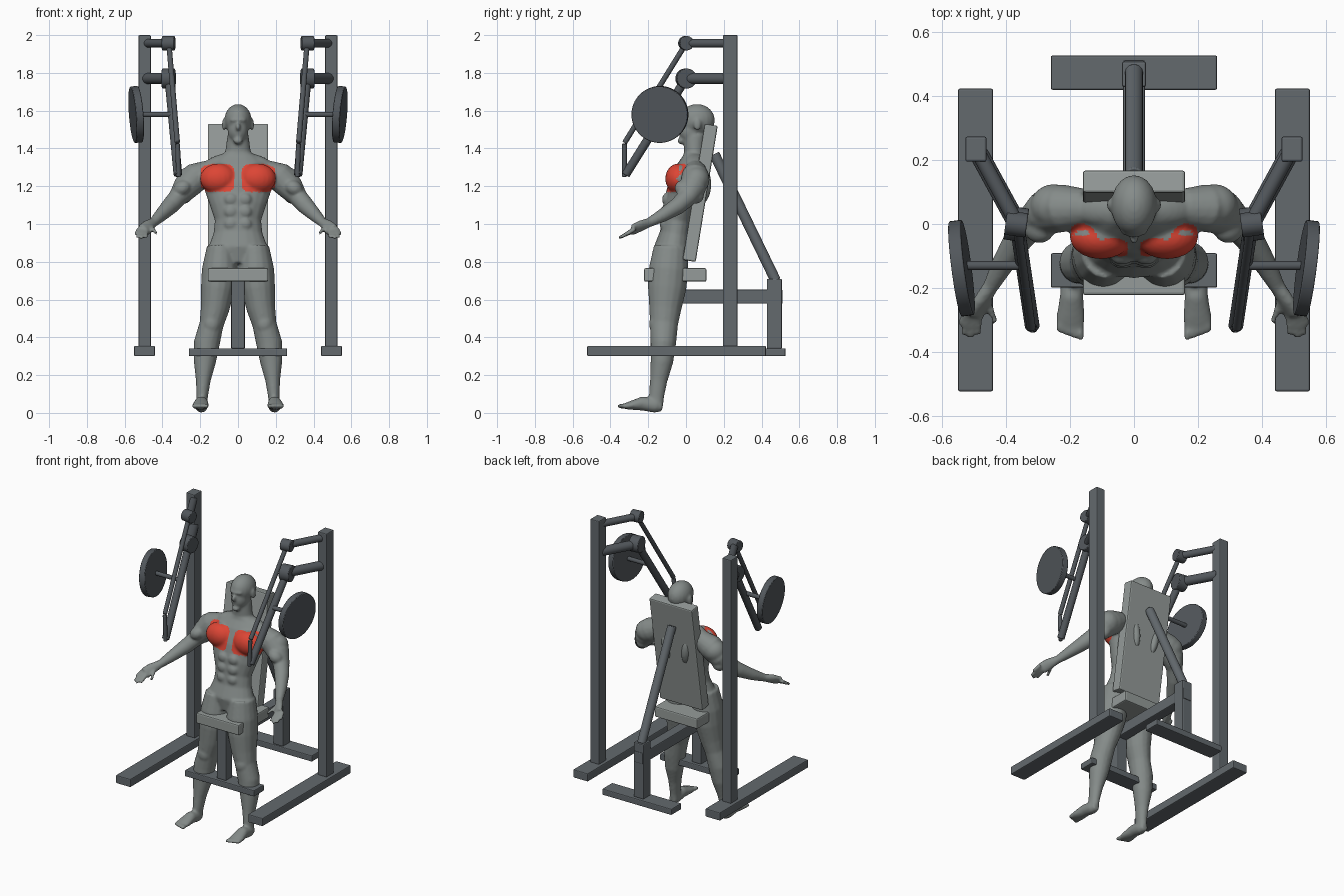
import bpy, bmesh, math
from mathutils import Vector, Matrix

cube = bpy.data.objects.get("Cube")
if cube:
    bpy.data.objects.remove(cube)


def material(name, rgb):
    m = bpy.data.materials.new(name)
    m.use_nodes = True
    m.diffuse_color = (*rgb, 1)
    m.node_tree.nodes["Principled BSDF"].inputs["Base Color"].default_value = (*rgb, 1)
    return m


FRAME = material("frame_grey", (0.125, 0.142, 0.155))
STEEL = material("dark_steel", (0.085, 0.096, 0.107))
PAD = material("pad_grey", (0.30, 0.33, 0.32))
SKIN = material("skin_grey", (0.235, 0.26, 0.252))
RED = material("muscle_red", (0.72, 0.06, 0.035))


def to_object(name, bm, mat):
    bmesh.ops.recalc_face_normals(bm, faces=bm.faces)
    me = bpy.data.meshes.new(name)
    bm.to_mesh(me)
    bm.free()
    ob = bpy.data.objects.new(name, me)
    bpy.context.collection.objects.link(ob)
    me.materials.append(mat)
    return ob


def box(name, lo, hi, mat, tilt=0, bevel=0.006):
    lo, hi = Vector(lo), Vector(hi)
    bm = bmesh.new()
    bmesh.ops.create_cube(bm, size=1)
    bmesh.ops.scale(bm, vec=hi - lo, verts=bm.verts)
    ob = to_object(name, bm, mat)
    ob.location = (lo + hi) / 2
    ob.rotation_euler.x = math.radians(tilt)
    mod = ob.modifiers.new("edges", 'BEVEL')
    mod.width, mod.segments = bevel, 2
    return ob


def rod(name, a, b, r, mat, sides=32, bevel=0.004):
    a, b = Vector(a), Vector(b)
    bm = bmesh.new()
    bmesh.ops.create_cone(bm, cap_ends=True, segments=sides, radius1=r, radius2=r, depth=(b - a).length)
    ob = to_object(name, bm, mat)
    ob.location = (a + b) / 2
    ob.rotation_euler = (b - a).to_track_quat('Z', 'Y').to_euler()
    mod = ob.modifiers.new("edges", 'BEVEL')
    mod.width, mod.segments = bevel, 2
    smooth(ob)
    return ob


def smooth(ob):
    bpy.ops.object.select_all(action='DESELECT')
    ob.select_set(True)
    bpy.context.view_layer.objects.active = ob
    bpy.ops.object.shade_smooth_by_angle(angle=math.radians(40))


# Central stand
for name, y in (("front_foot", -0.145), ("rear_foot", 0.473)):
    box(name, (-0.26, y - 0.054, 0.3), (0.26, y + 0.054, 0.342), FRAME)
box("seat_post", (-0.035, -0.18, 0.34), (0.035, -0.11, 0.7), FRAME)
box("rear_post", (-0.037, 0.428, 0.34), (0.037, 0.508, 0.71), FRAME)
box("centre_beam", (-0.034, -0.12, 0.578), (0.034, 0.512, 0.653), FRAME)
rod("back_brace", (0, 0.475, 0.7), (0, 0.15, 1.37), 0.028, FRAME)

# Pads
box("seat_pad", (-0.16, -0.222, 0.695), (0.16, 0.108, 0.766), PAD, bevel=0.008)
box("back_pad", (-0.16, 0.04, 0.8), (0.16, 0.11, 1.53), PAD, tilt=-9.2, bevel=0.008)

# Side frames and lever arms
for s, side in ((1, "left"), (-1, "right")):
    def at(x, y, z):
        return Vector((s * x, y, z))

    box(side + "_floor_rail", (s * 0.495 - 0.055, -0.523, 0.3), (s * 0.495 + 0.055, 0.423, 0.355), FRAME)
    box(side + "_upright", (s * 0.494 - 0.033, 0.195, 0.35), (s * 0.494 + 0.033, 0.273, 2.0), FRAME)
    across = at(1, 0.14, 0)
    for name, z, tube, hub in (("upper", 1.957, 0.023, 0.038), ("lower", 1.77, 0.03, 0.053)):
        rod(f"{side}_{name}_bracket", at(0.485, 0.22, z), at(0.37, 0.01, z), tube, STEEL)
        c = at(0.368, 0.0, z)
        rod(f"{side}_{name}_pivot", c - across * 0.033, c + across * 0.033, hub, STEEL)
    rod(side + "_upper_lever", at(0.366, 0, 1.955), at(0.321, -0.325, 1.43), 0.014, STEEL)
    rod(side + "_lower_lever", at(0.366, 0, 1.77), at(0.318, -0.32, 1.26), 0.023, STEEL)
    rod(side + "_handle", at(0.32, -0.326, 1.425), at(0.314, -0.326, 1.25), 0.013, STEEL)
    rod(side + "_weight_peg", at(0.345, -0.13, 1.58), at(0.54, -0.13, 1.58), 0.014, STEEL)
    normal = at(1, -0.13, -0.08).normalized()
    hub = at(0.539, -0.138, 1.58)
    rod(side + "_weight_plate", hub - normal * 0.02, hub + normal * 0.02, 0.15, STEEL, 48)

# Seated figure: overlapping lofts and muscle volumes, fused into one skin
body = bmesh.new()


def loft(points, ref=(0, 1, 0), sides=20):
    """Elliptical rings (x, y, z, width, depth) swept along a path."""
    ref, rings = Vector(ref), []
    for i, (x, y, z, a, b) in enumerate(points):
        p, q = points[max(i - 1, 0)], points[min(i + 1, len(points) - 1)]
        t = (Vector(q[:3]) - Vector(p[:3])).normalized()
        u = t.cross(ref).normalized()
        v = u.cross(t)
        angles = [2 * math.pi * k / sides for k in range(sides)]
        rings.append([body.verts.new(Vector((x, y, z)) + u * a * math.cos(w) + v * b * math.sin(w))
                      for w in angles])
    for r0, r1 in zip(rings, rings[1:]):
        for k in range(sides):
            j = (k + 1) % sides
            body.faces.new((r0[k], r0[j], r1[j], r1[k]))
    body.faces.new(rings[0][::-1])
    body.faces.new(rings[-1])


def blob(centre, size, turn=0):
    m = Matrix.Translation(centre) @ Matrix.Rotation(turn, 4, 'Y') @ Matrix.Diagonal((*size, 1))
    bmesh.ops.create_uvsphere(body, u_segments=20, v_segments=14, radius=1, matrix=m)


# Torso, neck and head
loft([(0, -0.075, 0.79, .12, .08), (0, -0.07, 0.87, .16, .1), (0, -0.055, 0.95, .13, .083),
      (0, -0.045, 1.02, .123, .083), (0, -0.03, 1.1, .15, .09), (0, -0.005, 1.2, .185, .09),
      (0, 0.02, 1.29, .18, .075), (0, 0.04, 1.345, .12, .058), (0, 0.045, 1.38, .068, .055),
      (0, 0.045, 1.47, .056, .058)])
blob((0, 0.058, 1.55), (0.072, 0.095, 0.085))
blob((0, 0.025, 1.495), (0.055, 0.065, 0.072))
blob((0, -0.042, 1.515), (0.013, 0.022, 0.02))
blob((0, -0.025, 1.44), (0.025, 0.02, 0.018))
blob((0, -0.022, 1.55), (0.045, 0.02, 0.012))

for s in (1, -1):
    def limb(points, ref=(0, 1, 0), sides=16):
        loft([(s * p[0], *p[1:]) for p in points], ref, sides)

    def muscle(x, y, z, size, turn=0):
        blob((s * x, y, z), size, s * turn)

    # Face, chest, belly and back muscles
    muscle(0.075, 0.06, 1.525, (0.01, 0.02, 0.032))
    muscle(0.103, -0.04, 1.24, (0.098, 0.07, 0.08))
    for z, y in ((1.13, -0.105), (1.065, -0.112), (1.0, -0.117)):
        muscle(0.037, y, z, (0.035, 0.022, 0.033))
    muscle(0.075, 0.06, 1.21, (0.04, 0.075, 0.12), 0.15)
    muscle(0.06, -0.005, 0.92, (0.03, 0.072, 0.03))
    muscle(0.1, 0.045, 1.33, (0.1, 0.05, 0.035), 0.35)
    # Leg and foot
    limb([(.09, -.08, .88, .075, .09), (.096, -.092, .76, .095, .105), (.107, -.1, .66, .09, .102),
          (.122, -.11, .55, .076, .085), (.14, -.116, .47, .064, .074), (.165, -.12, .37, .069, .068),
          (.176, -.128, .27, .059, .06), (.184, -.145, .17, .039, .046), (.19, -.157, .08, .03, .04),
          (.193, -.157, .03, .029, .035)])
    muscle(0.14, -0.165, 0.47, (0.042, 0.03, 0.05))
    limb([(.193, -.125, .033, .022, .025), (.194, -.16, .038, .034, .038), (.195, -.23, .05, .037, .038),
          (.198, -.29, .04, .045, .024), (.2, -.325, .035, .044, .015)], (0, 0, 1))
    for k in range(5):
        muscle(0.167 + k * 0.017, -0.342 + k * 0.006, 0.036, (0.012 - k * 0.001, 0.024, 0.013))
    # Shoulder, upper arm and forearm
    limb([(.15, .05, 1.28, .06, .06), (.22, .05, 1.25, .078, .075), (.28, .035, 1.19, .07, .07),
          (.32, .005, 1.14, .05, .052), (.36, -.045, 1.095, .046, .046), (.41, -.125, 1.045, .035, .036),
          (.45, -.2, 1.005, .024, .024)])
    muscle(0.25, 0.055, 1.235, (0.075, 0.07, 0.07))
    muscle(0.295, -0.015, 1.19, (0.05, 0.045, 0.04), 0.6)
    muscle(0.285, 0.05, 1.15, (0.045, 0.045, 0.042), 0.6)
    # Hand
    limb([(.445, -.19, 1.01, .024, .024), (.475, -.24, .99, .034, .022), (.498, -.285, .968, .038, .016)])
    knuckles = ((.523, -.27, .975), (.515, -.285, .965), (.5, -.29, .96), (.483, -.285, .96), (.46, -.235, .985))
    tips = ((.543, -.315, .945), (.535, -.345, .93), (.512, -.357, .925), (.488, -.345, .93), (.432, -.31, .95))
    for a, b in zip(knuckles, tips):
        limb([(*a, .013, .013), (*b, .009, .009)], sides=10)

figure = to_object("seated_figure", body, SKIN)
figure.data.materials.append(RED)
fuse = figure.modifiers.new("fuse", 'REMESH')
fuse.mode, fuse.voxel_size = 'VOXEL', 0.008
soften = figure.modifiers.new("soften", 'SMOOTH')
soften.factor, soften.iterations = 0.5, 4
graph = bpy.context.evaluated_depsgraph_get()
skin = bpy.data.meshes.new_from_object(figure.evaluated_get(graph))
figure.modifiers.clear()
figure.data = skin
skin.materials.clear()
for m in (SKIN, RED):
    skin.materials.append(m)

# Red chest muscles: rounded patches on the front of the skin
for f in skin.polygons:
    x, y, z = f.center
    inside = ((abs(x) - 0.108) / 0.09) ** 4 + ((z - 1.243) / 0.075) ** 4 < 1
    f.material_index = int(inside and y < 0 and f.normal.y < 0.1)
    f.use_smooth = True
